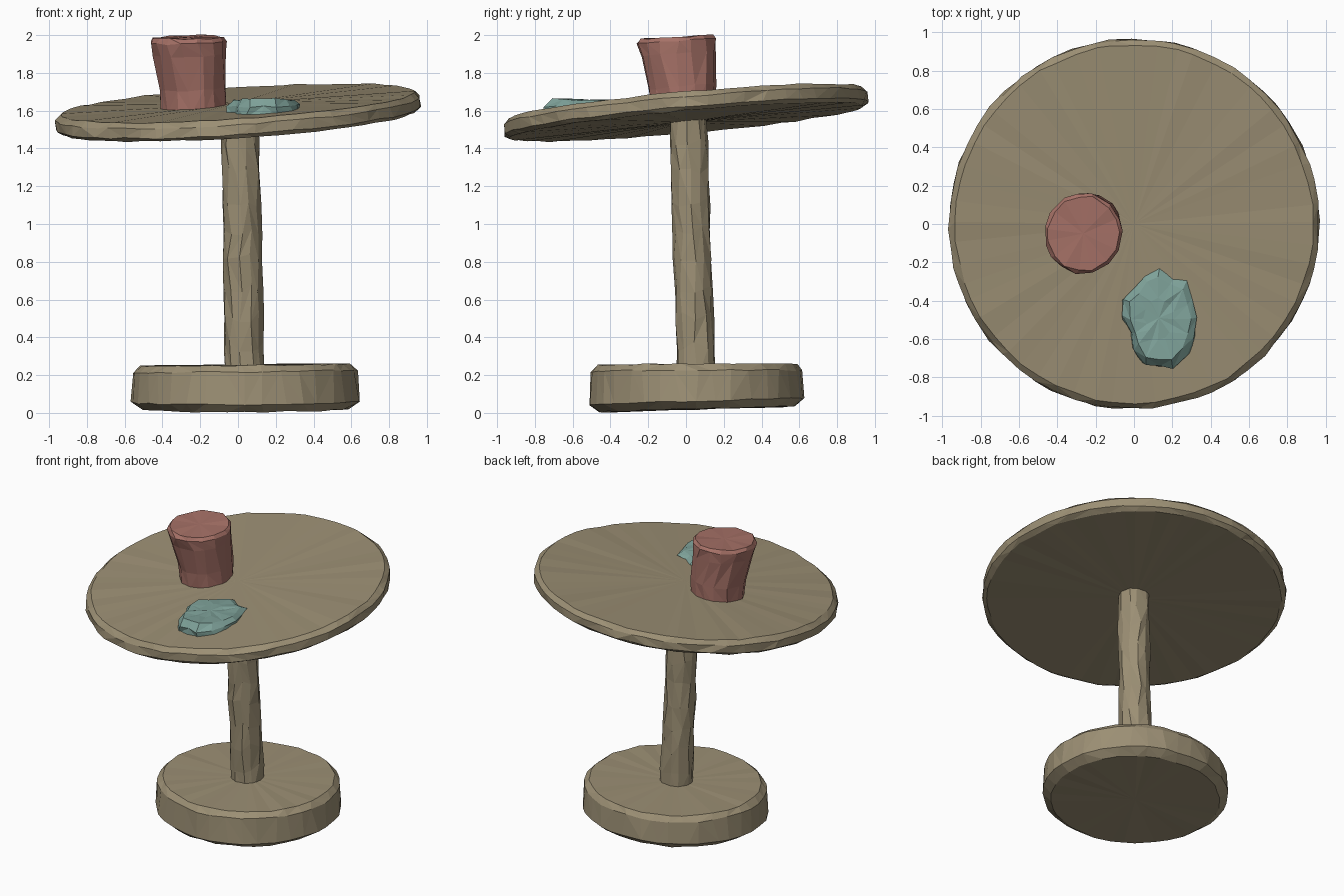
import bpy, bmesh, math, random

if "Cube" in bpy.data.objects:
    bpy.data.objects.remove(bpy.data.objects["Cube"])

random.seed(7)


def material(name, rgb):
    m = bpy.data.materials.new(name)
    m.diffuse_color = (*rgb, 1)
    m.use_nodes = True
    m.node_tree.nodes["Principled BSDF"].inputs["Base Color"].default_value = m.diffuse_color
    return m


wood = material("wood", (0.33, 0.275, 0.175))
clay = material("clay_red", (0.38, 0.165, 0.135))
teal = material("teal", (0.21, 0.36, 0.32))


def carved(name, rings, n, mat, slopes=None, jit=0.01, zjit=0.006, outline=None):
    """Stack of jittered rings (cx, cy, z, rx, ry) with fan caps; slopes tilt each ring."""
    bm = bmesh.new()
    slopes = slopes or [(0, 0)] * len(rings)
    loops, centres = [], []
    for k, ((cx, cy, z, rx, ry), (sx, sy)) in enumerate(zip(rings, slopes)):
        loop = []
        for i in range(n):
            a = 2 * math.pi * (i + random.uniform(-0.22, 0.22)) / n
            r = outline[i] if outline else 1
            dx = rx * r * math.cos(a) + random.uniform(-jit, jit)
            dy = ry * r * math.sin(a) + random.uniform(-jit, jit)
            dz = sx * dx + sy * dy + random.uniform(-zjit, zjit)
            loop.append(bm.verts.new((cx + dx, cy + dy, max(0, z + dz))))
        loops.append(loop)
        centres.append((cx, cy, z))
    for lo, hi in zip(loops, loops[1:]):
        for i in range(n):
            j = (i + 1) % n
            a, b, c, d = lo[i], lo[j], hi[j], hi[i]
            tris = ((a, b, c), (a, c, d)) if random.random() < 0.5 else ((a, b, d), (b, c, d))
            for t in tris:
                bm.faces.new(t)
    for loop, c in ((loops[0], centres[0]), (loops[-1], centres[-1])):
        v = bm.verts.new(c)
        for i in range(n):
            bm.faces.new((v, loop[i], loop[(i + 1) % n]))
    bmesh.ops.recalc_face_normals(bm, faces=bm.faces)
    me = bpy.data.meshes.new(name)
    bm.to_mesh(me)
    bm.free()
    me.materials.append(mat)
    ob = bpy.data.objects.new(name, me)
    bpy.context.collection.objects.link(ob)
    return ob


# Round foot, slightly tilted underneath
carved("base", [(0.04, 0.06, 0.02, 0.55, 0.52),
                (0.04, 0.06, 0.06, 0.605, 0.57),
                (0.04, 0.06, 0.22, 0.59, 0.56),
                (0.04, 0.06, 0.255, 0.555, 0.53)], 36, wood,
       [(0.005, 0.03), (0.005, 0.03), (0.01, 0.005), (0.01, 0.005)], 0.006, 0.004)

# Leaning hand-cut post
post = []
for k in range(10):
    t = k / 9
    post.append((0.035 - 0.025 * t, 0.055 - 0.045 * t, 0.2 + 1.38 * t,
                 0.105 - 0.005 * t, 0.105 - 0.005 * t))
carved("post", post, 11, wood, None, 0.006, 0.03)

# Tilted round table top with chipped rim
tilt = (0.065, 0.09)
carved("table_top", [(0, 0, 1.54, 0.935, 0.935),
                     (0, 0, 1.56, 0.965, 0.965),
                     (0, 0, 1.612, 0.965, 0.965),
                     (0, 0, 1.64, 0.935, 0.935)], 56, wood, [tilt] * 4, 0.006, 0.004)

# Solid flared cup
carved("cup", [(-0.235, -0.015, 1.60, 0.172, 0.172),
               (-0.24, -0.02, 1.72, 0.178, 0.178),
               (-0.255, -0.04, 1.90, 0.195, 0.2),
               (-0.264, -0.05, 1.965, 0.204, 0.212),
               (-0.264, -0.05, 1.988, 0.185, 0.195)], 15, clay,
       [tilt, tilt, (0.02, 0.06), (0.02, 0.06), (0.02, 0.04)], 0.005, 0.006)

# Low ragged lump, level on top so it merges into the rising table
ragged = [1.0, 0.92, 1.05, 0.9, 1.0, 0.95, 0.85, 1.02, 0.95, 0.8, 0.9, 1.05, 1.0, 1.1, 1.05, 1.0]
carved("lump", [(0.13, -0.49, 1.59, 0.20, 0.25),
                (0.13, -0.49, 1.625, 0.20, 0.25),
                (0.13, -0.49, 1.656, 0.165, 0.215),
                (0.13, -0.49, 1.655, 0.08, 0.11)], 16, teal,
       [tilt, (0.03, 0.02), (0, -0.03), (0, -0.02)], 0.008, 0.006, ragged)
